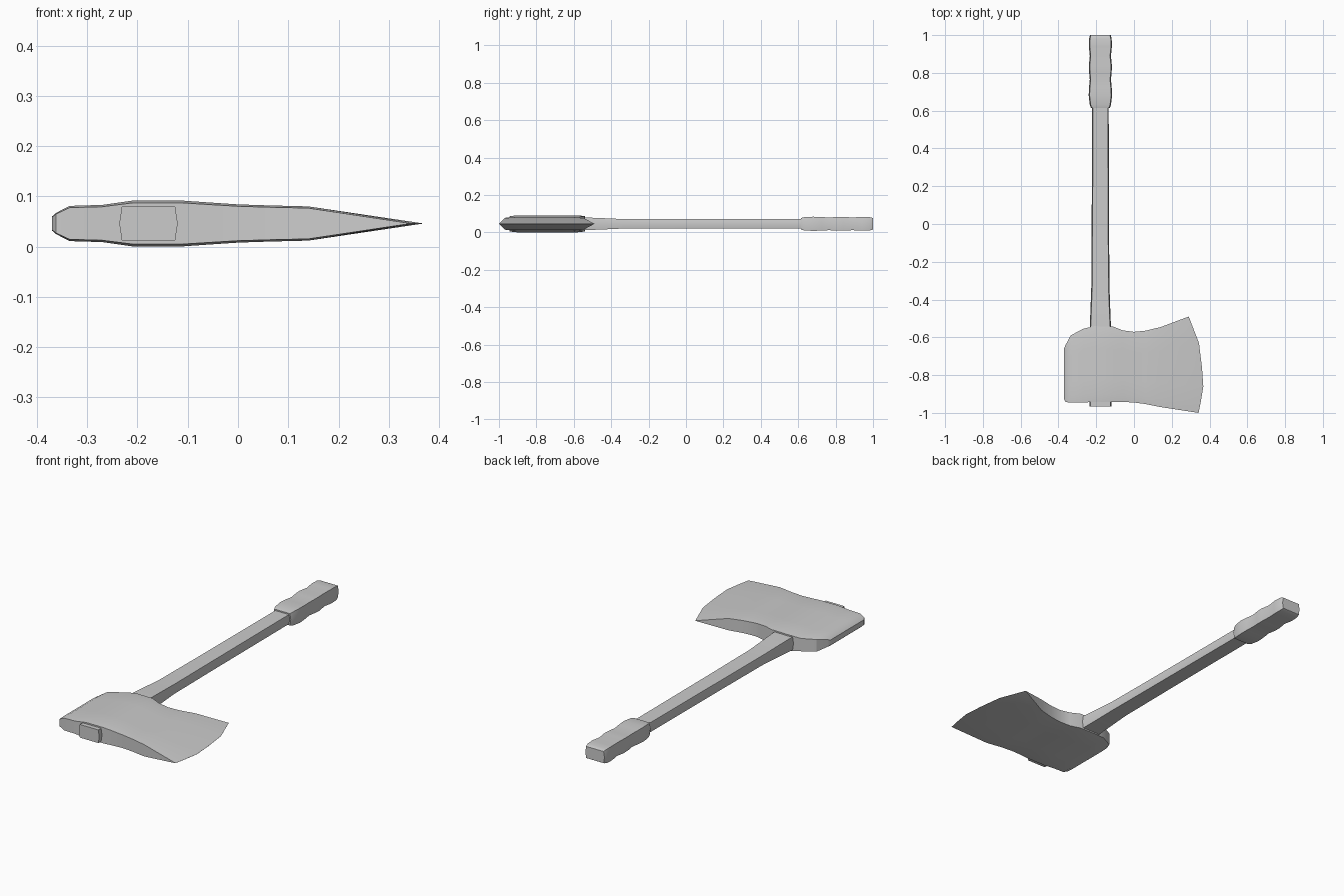
import bpy, bmesh

if "Cube" in bpy.data.objects:
    bpy.data.objects.remove(bpy.data.objects["Cube"])

ZC = 0.046   # mid-plane height
HX = -0.178  # handle centre line


def loft(name, rings, angle=0.5):
    """Skin a list of equal-length closed rings and cap both ends."""
    bm = bmesh.new()
    loops = [[bm.verts.new(p) for p in ring] for ring in rings]
    n = len(loops[0])
    for a, b in zip(loops, loops[1:]):
        for i in range(n):
            j = (i + 1) % n
            bm.faces.new((a[i], a[j], b[j], b[i]))
    bm.faces.new(loops[0])
    bm.faces.new(loops[-1])
    bmesh.ops.remove_doubles(bm, verts=bm.verts, dist=1e-5)
    bmesh.ops.dissolve_degenerate(bm, edges=bm.edges, dist=1e-5)
    # a sharp edge collapses its cap to a line: drop any flat leftover
    flat = [f for f in bm.faces if f.calc_area() < 1e-8]
    bmesh.ops.delete(bm, geom=flat, context='FACES_ONLY')
    bmesh.ops.recalc_face_normals(bm, faces=bm.faces)
    me = bpy.data.meshes.new(name)
    bm.to_mesh(me)
    bm.free()
    ob = bpy.data.objects.new(name, me)
    bpy.context.collection.objects.link(ob)
    bpy.ops.object.select_all(action='DESELECT')
    bpy.context.view_layer.objects.active = ob
    ob.select_set(True)
    bpy.ops.object.shade_smooth_by_angle(angle=angle)
    return ob


def hexagon(y, a, b):
    """Six-sided handle section, half width a and half height b."""
    c = a - 0.005
    pts = [(a, 0), (c, b), (-c, b), (-a, 0), (-c, -b), (c, -b)]
    return [(HX + x, y, ZC + z) for x, z in pts]


# Shaft, thicker where it passes through the head
shaft = [(-0.965, .058, .034), (-0.54, .056, .034), (-0.44, .052, .030),
         (-0.33, .048, .025), (0.0, .046, .0245), (0.63, .044, .0245)]
loft("shaft", [hexagon(*s) for s in shaft])

# Grip with finger swells
grip = [(0.615, .050, .031), (0.63, .056, .035), (0.68, .062, .038),
        (0.725, .060, .036), (0.765, .056, .034), (0.805, .060, .036),
        (0.84, .061, .037), (0.89, .056, .034), (0.94, .061, .037),
        (0.98, .060, .036), (0.997, .056, .032), (1.0, .055, .030)]
loft("grip", [hexagon(*g) for g in grip])

# Head: stations from poll to bit (x, y low, y high, half thickness)
stations = [(-.37, -.928, -.658, .014), (-.362, -.943, -.64, .021),
            (-.335, -.945, -.59, .035), (-.27, -.945, -.555, .037),
            (-.21, -.942, -.541, .0455), (-.11, -.942, -.543, .0455),
            (-.06, -.942, -.563, .042), (0, -.945, -.571, .038),
            (.06, -.953, -.565, .036), (.14, -.969, -.546, .034)]
steps = [(0, .90), (.1, 1), (.3, 1), (.5, 1), (.7, 1), (.9, 1), (1, .90)]


def section(top):
    """Close a section by mirroring its upper line through the mid-plane."""
    return ([(x, y, ZC + z) for x, y, z in top] +
            [(x, y, ZC - z) for x, y, z in reversed(top)])


rings = [section([(x, lo + (hi - lo) * t, h * f) for t, f in steps])
         for x, lo, hi, h in stations]
bit = [(.342, -1.0), (.354, -.94), (.367, -.86), (.360, -.76),
       (.344, -.63), (.315, -.555), (.29, -.49)]
rings.append(section([(x, y, .0003) for x, y in bit]))
loft("axe_head", rings)
